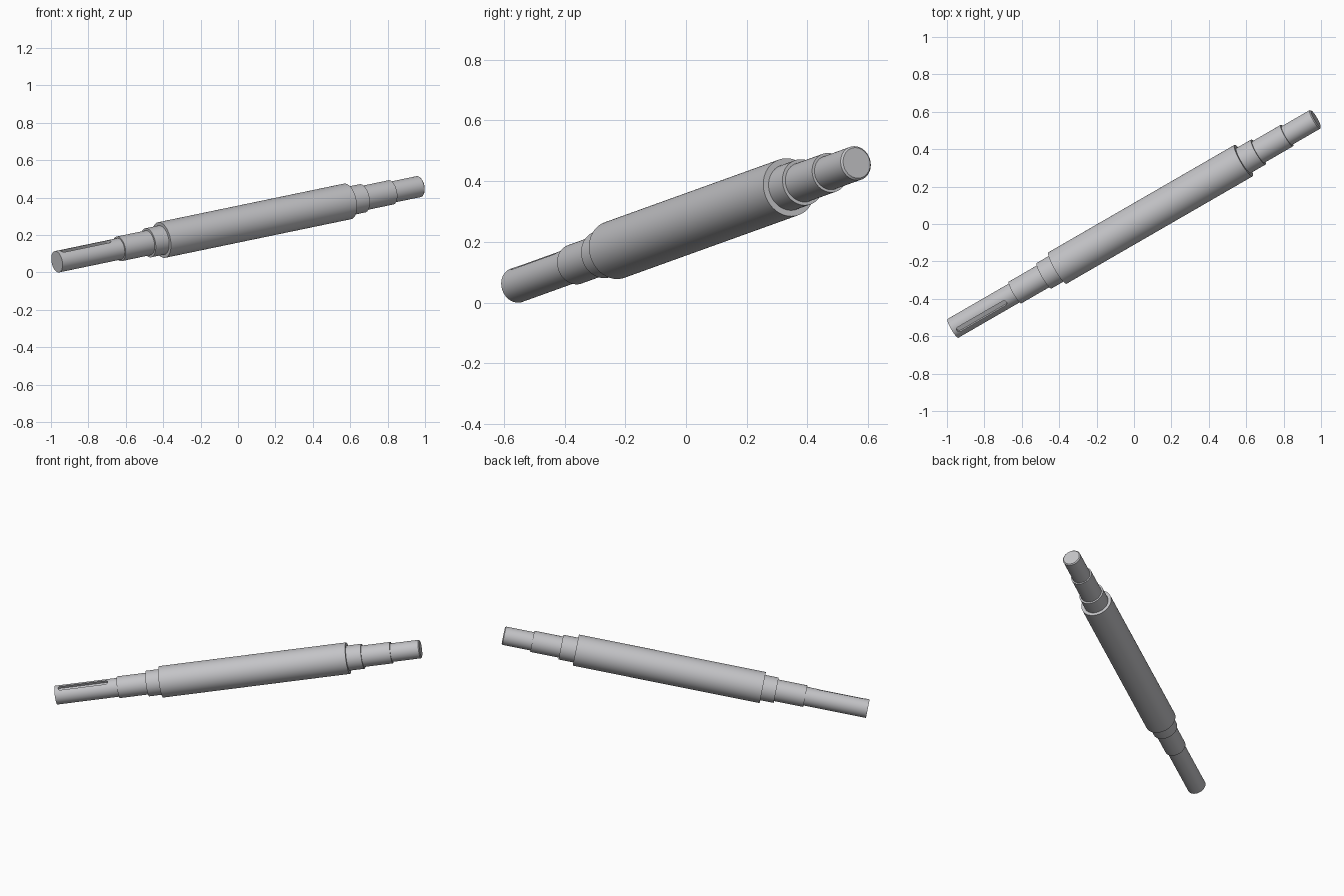
import bpy, bmesh, math
from mathutils import Matrix, Vector

cube = bpy.data.objects.get("Cube")
if cube:
    bpy.data.objects.remove(cube, do_unlink=True)

steel = bpy.data.materials.new("grey_steel")
steel.use_nodes = True
colour = (0.55, 0.55, 0.57, 1)
steel.diffuse_color = colour
steel.node_tree.nodes["Principled BSDF"].inputs["Base Color"].default_value = colour


def add_object(name, bm):
    bmesh.ops.recalc_face_normals(bm, faces=bm.faces)
    mesh = bpy.data.meshes.new(name)
    bm.to_mesh(mesh)
    bm.free()
    ob = bpy.data.objects.new(name, mesh)
    bpy.context.collection.objects.link(ob)
    mesh.materials.append(steel)
    return ob


# Stepped shaft turned about its own x axis: (start, end, radius) of each step
steps = [(-1.138, -0.748, 0.058), (-0.748, -0.566, 0.067), (-0.566, -0.482, 0.079),
         (-0.482, 0.685, 0.097), (0.685, 0.778, 0.077), (0.778, 0.957, 0.066),
         (0.957, 1.132, 0.057)]
profile = [(steps[0][0], 0)]
for start, end, radius in steps:
    profile += [(start, radius), (end, radius)]
profile += [(1.138, 0.051), (1.138, 0)]

bm = bmesh.new()
verts = [bm.verts.new((x, 0, r)) for x, r in profile]
edges = [bm.edges.new(pair) for pair in zip(verts, verts[1:])]
bmesh.ops.spin(bm, geom=verts + edges, cent=(0, 0, 0), axis=(1, 0, 0),
               angle=2 * math.pi, steps=96, use_duplicate=False)
bmesh.ops.remove_doubles(bm, verts=bm.verts, dist=1e-5)
shaft = add_object("stepped_shaft", bm)

# Round-ended keyway cutter, tilted towards the front of the shaft
half = 0.015
bm = bmesh.new()
outline = []
for centre, turn in ((-0.82, -math.pi / 2), (-1.1, math.pi / 2)):
    for i in range(13):
        a = turn + math.pi * i / 12
        outline.append(bm.verts.new((centre + half * math.cos(a), half * math.sin(a), 0.039)))
floor = bm.faces.new(outline)
raised = bmesh.ops.extrude_face_region(bm, geom=[floor])["geom"]
bmesh.ops.translate(bm, vec=(0, 0, 0.05),
                    verts=[v for v in raised if isinstance(v, bmesh.types.BMVert)])
bmesh.ops.transform(bm, matrix=Matrix.Rotation(math.radians(22), 4, "X"), verts=bm.verts)
cutter = add_object("keyway_cutter", bm)
cutter.hide_render = True

cut = shaft.modifiers.new("keyway", "BOOLEAN")
cut.operation = "DIFFERENCE"
cut.solver = "EXACT"
cut.object = cutter
bpy.ops.object.select_all(action="DESELECT")
shaft.select_set(True)
bpy.context.view_layer.objects.active = shaft
bpy.ops.object.modifier_apply(modifier=cut.name)
bpy.data.objects.remove(cutter, do_unlink=True)

# Tilt the shaft, centre it and rest it on the ground
shaft.data.transform(Matrix.Rotation(math.radians(30), 4, "Z")
                     @ Matrix.Rotation(math.radians(-10.2), 4, "Y"))
points = [v.co for v in shaft.data.vertices]
low = Vector([min(p[i] for p in points) for i in range(3)])
high = Vector([max(p[i] for p in points) for i in range(3)])
middle = (low + high) / 2
shaft.data.transform(Matrix.Translation((-middle.x, -middle.y, -low.z)))
bpy.ops.object.shade_smooth_by_angle(angle=math.radians(30))
